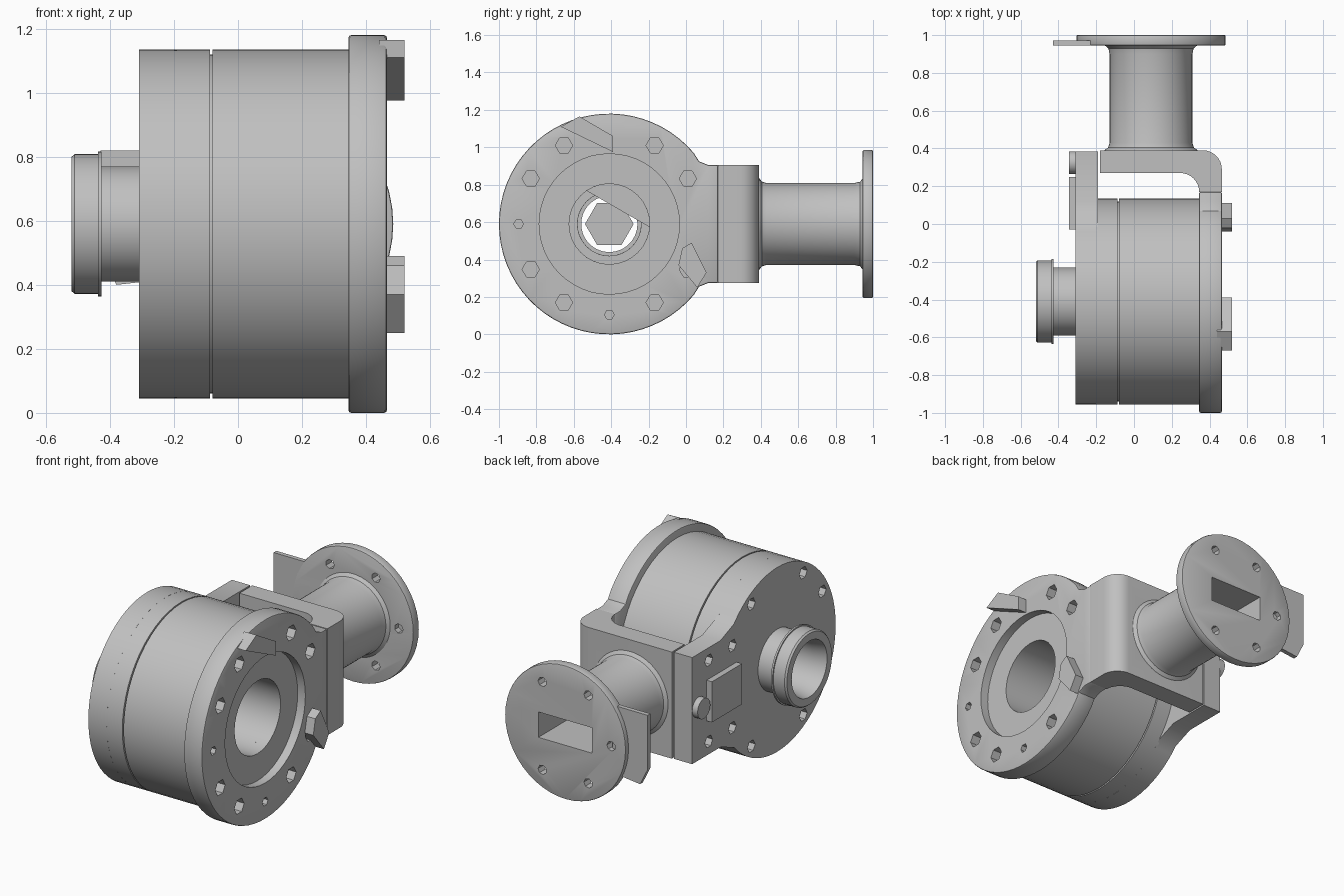
import bpy, bmesh
from math import sin, cos, pi, radians
from mathutils import Vector

cube = bpy.data.objects.get("Cube")
if cube:
    bpy.data.objects.remove(cube, do_unlink=True)

metal = bpy.data.materials.new("grey_metal")
metal.use_nodes = True
GREY = (0.53, 0.53, 0.53, 1)
metal.diffuse_color = GREY
metal.node_tree.nodes["Principled BSDF"].inputs["Base Color"].default_value = GREY

CY, CZ = -0.41, 0.59      # drum axis
PX = 0.09                 # pipe axis


def place(axis, a, u, v):
    """Point at depth a along the axis, (u, v) in the other two coordinates."""
    return {"X": (a, u, v), "Y": (u, a, v), "Z": (u, v, a)}[axis]


def finish(name, bm):
    bmesh.ops.recalc_face_normals(bm, faces=bm.faces)
    mesh = bpy.data.meshes.new(name)
    bm.to_mesh(mesh)
    bm.free()
    obj = bpy.data.objects.new(name, mesh)
    bpy.context.collection.objects.link(obj)
    mesh.materials.append(metal)
    return obj


def prism(name, pts, axis, lo, hi):
    bm = bmesh.new()
    face = bm.faces.new([bm.verts.new(place(axis, lo, u, v)) for u, v in pts])
    new = bmesh.ops.extrude_face_region(bm, geom=[face])["geom"]
    move = Vector(place(axis, hi - lo, 0, 0))
    bmesh.ops.translate(bm, verts=[g for g in new if isinstance(g, bmesh.types.BMVert)], vec=move)
    return finish(name, bm)


def arc(cu, cv, r, start, end, n):
    return [(cu + r * cos(radians(start + (end - start) * i / n)),
             cv + r * sin(radians(start + (end - start) * i / n))) for i in range(n + 1)]


def cylinder(name, axis, u, v, r, lo, hi, n=48):
    return prism(name, arc(u, v, r, 0, 360, n)[:-1], axis, lo, hi)


def box(name, x, y, z):
    return prism(name, [(x[0], y[0]), (x[1], y[0]), (x[1], y[1]), (x[0], y[1])], "Z", *z)


def lathe(name, profile, axis, u, v, n=56):
    """Closed (depth, radius) profile swept round an axis."""
    bm = bmesh.new()
    rings = []
    for i in range(n):
        t = 2 * pi * i / n
        rings.append([bm.verts.new(place(axis, a, u + r * cos(t), v + r * sin(t))) for a, r in profile])
    m = len(profile)
    for i in range(n):
        p, q = rings[i], rings[(i + 1) % n]
        for j in range(m):
            k = (j + 1) % m
            bm.faces.new((p[j], p[k], q[k], q[j]))
    return finish(name, bm)


def apply(obj, mod):
    bpy.context.view_layer.objects.active = obj
    bpy.ops.object.modifier_apply(modifier=mod.name)


def bevel(obj, width):
    mod = obj.modifiers.new("edge", "BEVEL")
    mod.width, mod.segments, mod.angle_limit = width, 2, radians(60)
    apply(obj, mod)


def cut(obj, cutters):
    for c in cutters:
        mod = obj.modifiers.new("cut", "BOOLEAN")
        mod.operation, mod.solver, mod.object = "DIFFERENCE", "EXACT", c
        apply(obj, mod)
        bpy.data.objects.remove(c, do_unlink=True)


def keyhole(r, start, y_end):
    """Round plate with a square neck towards the back."""
    top = [(y_end, 0.905), (0.12, 0.905), (0.07, 0.925)]
    bottom = [(y, 2 * CZ - z) for y, z in reversed(top)]
    return top + arc(CY, CZ, r, start, 360 - start, 52) + bottom


def bolt_holes(angles, r, lo, hi):
    return [cylinder("cutter", "X", CY + 0.485 * cos(radians(a)), CZ + 0.485 * sin(radians(a)),
                     r, lo, hi, 6) for a in angles]


# Side plate with recess, bore and bolt holes
side_plate = prism("side_plate", keyhole(0.59, 40, 0.17), "X", 0.345, 0.465)
bevel(side_plate, 0.008)
cut(side_plate, [cylinder("cutter", "X", CY, CZ, 0.375, 0.415, 0.6),
                 cylinder("cutter", "X", CY, CZ, 0.215, 0.2, 0.6, 32)])
cut(side_plate, bolt_holes((30, 60, 120, 150, 210, 240, 300, 330), 0.046, 0.38, 0.6))
cut(side_plate, bolt_holes((180, 270), 0.026, 0.38, 0.6))

# Drum with a parting groove
lathe("drum", [(-0.2, 0.17), (-0.2, 0.545), (-0.088, 0.545), (-0.088, 0.53), (-0.08, 0.53),
               (-0.08, 0.545), (0.345, 0.545), (0.345, 0.215), (0.02, 0.215), (0.02, 0.17)],
      "X", CY, CZ)

# End housing with its own neck
housing = prism("end_housing", keyhole(0.545, 42, 0.385), "X", -0.31, -0.19)
cut(housing, [cylinder("cutter", "X", CY, CZ, 0.17, -0.5, 0, 32)])
cut(housing, bolt_holes((30, 60, 120, 150, 210, 240, 300, 330), 0.036, -0.4, -0.24))
cut(housing, [cylinder("cutter", "X", 0.23, z, 0.036, -0.4, -0.24, 6) for z in (0.35, 0.83)])
box("cover_plate", (-0.345, -0.3), (-0.03, 0.25), (0.48, 0.72))
cylinder("cover_knob", "X", 0.325, CZ, 0.06, -0.345, -0.3, 16)

# Collar on the drum axis
lathe("collar", [(-0.52, 0.165), (-0.52, 0.21), (-0.51, 0.218), (-0.437, 0.218), (-0.437, 0.226),
                 (-0.426, 0.226), (-0.426, 0.18), (-0.29, 0.18), (-0.29, 0.15), (-0.44, 0.15)],
      "X", CY, CZ)

# Vanes inside the bore
prism("bore_vane", arc(CY, CZ, 0.22, -5, 125, 16), "X", 0.0, 0.03)
cylinder("bore_core", "X", CY, CZ, 0.13, -0.1, 0.0, 6)

# Bridge bracket joining side plate and pipe
bridge = prism("bridge_bracket",
               [(0.345, 0.17), (0.465, 0.17)] + arc(0.365, 0.29, 0.1, 0, 90, 8)
               + [(-0.18, 0.39), (-0.18, 0.27)] + arc(0.245, 0.17, 0.1, 90, 0, 8)[:-1],
               "Z", 2 * CZ - 0.905, 0.905)

# Pipe with end flange
pipe = lathe("pipe", [(0.38, 0.02), (0.38, 0.25), (0.392, 0.245), (0.405, 0.227), (0.43, 0.219),
                      (0.9, 0.219), (0.93, 0.226), (0.95, 0.25), (0.95, 0.02)], "Y", PX, CZ)
flange = cylinder("end_flange", "Y", PX, CZ, 0.395, 0.945, 1.0)
bevel(flange, 0.006)
for part in (bridge, pipe, flange):
    cut(part, [box("cutter", (PX - 0.175, PX + 0.175), (0.1, 1.2), (CZ - 0.075, CZ + 0.075))])
cut(flange, [cylinder("cutter", "Y", PX + 0.3 * cos(radians(a)), CZ + 0.3 * sin(radians(a)),
                      0.028, 0.8, 1.2 if a else 0.98, 7) for a in range(0, 360, 60)])

# Tab on the flange and two lugs on the side plate
prism("flange_tab", [(-0.43, 0.82), (-0.2, 0.82), (-0.2, 0.42), (-0.38, 0.4), (-0.43, 0.5)],
      "Y", 0.946, 0.972)
prism("top_lug", [(-0.67, 1.11), (-0.57, 1.165), (-0.39, 1.06), (-0.39, 0.975)], "X", 0.44, 0.52)
prism("lower_lug", [(-0.02, 0.46), (0.03, 0.49), (0.11, 0.33), (0.06, 0.25), (-0.04, 0.37)],
      "X", 0.44, 0.52)

# Smooth the round surfaces, keep the edges sharp
bpy.ops.object.select_all(action="DESELECT")
for obj in bpy.context.scene.objects:
    if obj.type == "MESH" and metal.name in obj.data.materials:
        obj.select_set(True)
        bpy.context.view_layer.objects.active = obj
bpy.ops.object.shade_smooth_by_angle(angle=radians(30))
